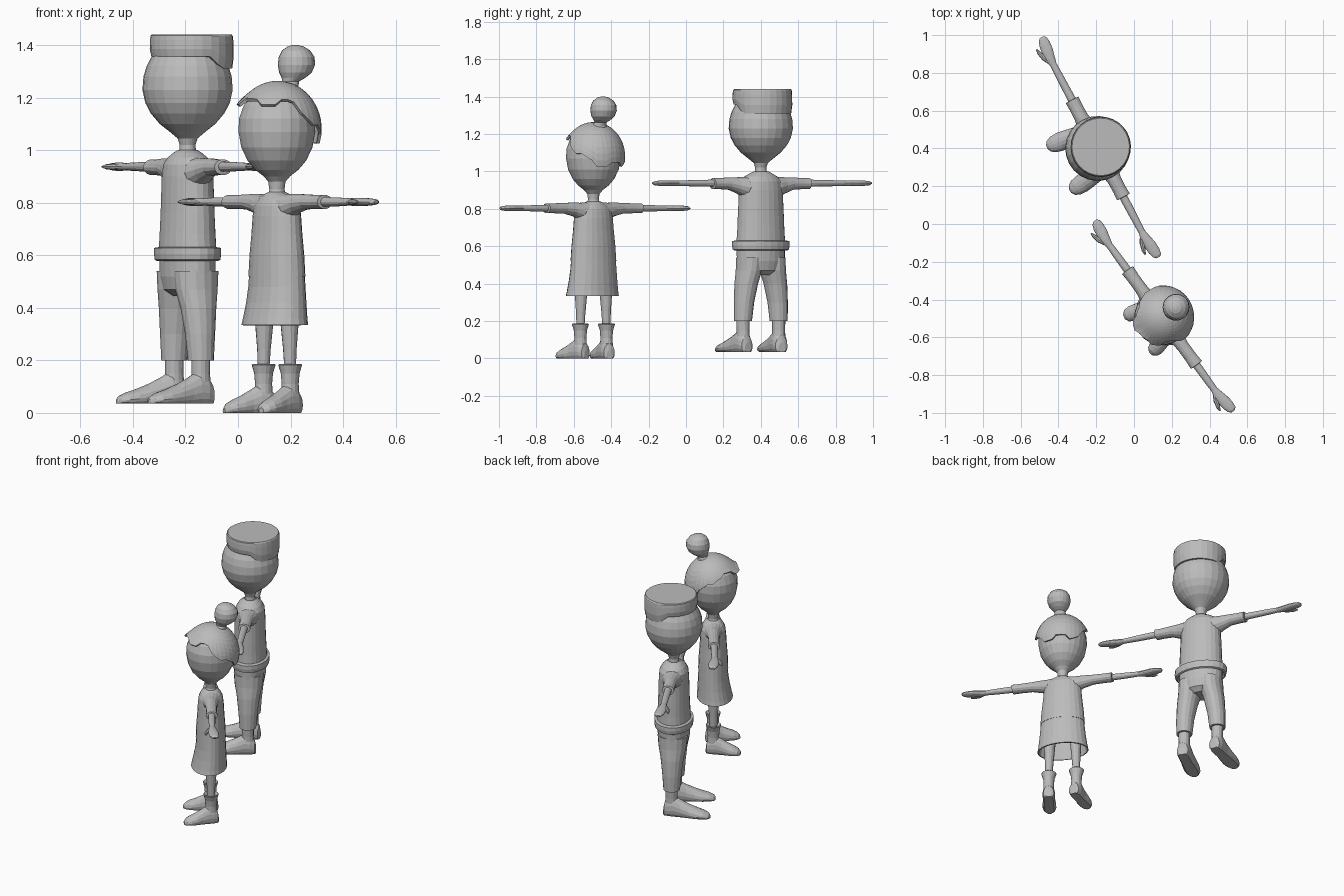
import bpy, bmesh, math
from mathutils import Matrix, Vector

grey = bpy.data.materials.new("grey")
grey.diffuse_color = (0.5, 0.5, 0.5, 1)

BOY = Matrix.Translation((-0.192, 0.40, 0)) @ Matrix.Rotation(math.radians(-62.1), 4, 'Z')
GIRL = Matrix.Translation((0.148, -0.495, 0)) @ Matrix.Rotation(math.radians(-54), 4, 'Z')


def grid(name, place, rows, cols, point, caps=(True, True)):
    """Tube of quads: point(row, angle) gives each vertex."""
    bm = bmesh.new()
    v = [[bm.verts.new(point(r, 2 * math.pi * c / cols)) for c in range(cols)]
         for r in range(rows)]
    for r in range(rows - 1):
        for c in range(cols):
            d = (c + 1) % cols
            bm.faces.new((v[r][c], v[r][d], v[r + 1][d], v[r + 1][c]))
    if caps[0]:
        bm.faces.new(v[0][::-1])
    if caps[1]:
        bm.faces.new(v[-1])
    bmesh.ops.recalc_face_normals(bm, faces=bm.faces)
    mesh = bpy.data.meshes.new(name)
    bm.to_mesh(mesh)
    bm.free()
    mesh.materials.append(grey)
    ob = bpy.data.objects.new(name, mesh)
    ob.matrix_world = place
    bpy.context.collection.objects.link(ob)
    return ob


def upright(name, place, rings, cols=24, caps=(True, True)):
    """Rings along z: (z, radius x, radius y, centre x, centre y)."""
    def p(r, a):
        z, rx, ry, cx, cy = (tuple(rings[r]) + (0, 0))[:5]
        return Vector((cx + rx * math.cos(a), cy + ry * math.sin(a), z))
    return grid(name, place, len(rings), cols, p, caps)


def sideways(name, place, side, z0, rings, cols=14):
    """Rings along x: (x, radius y, radius z, centre y, z offset)."""
    def p(r, a):
        x, ry, rz, cy, dz = (tuple(rings[r]) + (0, 0))[:5]
        return Vector((side * x, cy + ry * math.cos(a), z0 + dz + rz * math.sin(a)))
    return grid(name, place, len(rings), cols, p)


def foot(name, place, side, x, floor, turn, rings):
    """Rings along y: (y, half width, height), flat underneath."""
    m = place @ Matrix.Translation((side * x, 0, floor)) @ Matrix.Rotation(side * turn, 4, 'Z')

    def p(r, a):
        y, w, h = rings[r]
        s = math.sin(a)
        z = 0.35 * h + (0.65 * h * s if s > 0 else 0.35 * h * max(-1, 1.5 * s))
        return Vector((w * math.cos(a), y, z))
    return grid(name, m, len(rings), 16, p)


def arm(who, place, side, z, k):
    sideways(who + "_arm", place, side, z, [
        (.27 * k, .022, .020), (.42 * k, .020, .017), (.50 * k, .018, .014),
        (.54 * k, .027, .016), (.58 * k, .031, .016, .006), (.62 * k, .030, .014, .010),
        (.648 * k, .023, .011, .013), (.66 * k, .010, .005, .014)])
    sideways(who + "_thumb", place, side, z, [
        (.51 * k, .008, .008, -.010), (.55 * k, .014, .012, -.026),
        (.59 * k, .011, .010, -.037), (.615 * k, .004, .004, -.041)], 8)


# ---------------- boy ----------------
upright("boy_head", BOY, [
    (.98, .034, .034), (1.02, .030, .030), (1.045, .038, .038), (1.07, .068, .068),
    (1.10, .106, .106), (1.14, .140, .140), (1.18, .161, .161), (1.23, .172, .172),
    (1.28, .168, .168), (1.32, .156, .156), (1.36, .135, .135), (1.39, .08, .08)])

# flat-topped hair, higher at the front than at the back
HAIR = [(0, .140), (0, .154), (.35, .160), (.75, .159), (.95, .157), (1, .152)]


def flat_top(r, a):
    t, rad = HAIR[r]
    s = min(1, max(0, (math.sin(a) + .05) / .45))
    low = 1.357 - .047 * s * s * (3 - 2 * s)
    return Vector((rad * math.cos(a), .018 + rad * math.sin(a), low + (1.44 - low) * t))


grid("boy_flat_top_hair", BOY, len(HAIR), 28, flat_top)

upright("boy_shirt", BOY, [
    (.60, .140, .102), (.68, .134, .098), (.76, .131, .094), (.84, .127, .092),
    (.90, .125, .090), (.945, .118, .085), (.972, .095, .070), (.99, .062, .052),
    (1.0, .040, .038)])
upright("boy_waistband", BOY, [
    (.595, .135, .095), (.578, .150, .106), (.583, .160, .114), (.605, .164, .117),
    (.628, .163, .116), (.632, .135, .095)])
upright("boy_hips", BOY, [
    (.445, .050, .055), (.47, .125, .085), (.52, .137, .096), (.60, .137, .098)])

for side in (-1, 1):
    sideways("boy_sleeve", BOY, side, .935, [
        (.04, .070, .060, 0, -.015), (.10, .060, .056, 0, -.020), (.14, .046, .045, 0, -.010),
        (.19, .037, .034), (.25, .036, .030), (.29, .038, .030), (.292, .024, .022)])
    arm("boy", BOY, side, .937, 1.0)
    upright("boy_trouser_leg", BOY, [
        (.20, .048, .050, side * .108), (.30, .054, .058, side * .102),
        (.40, .062, .070, side * .088), (.47, .068, .084, side * .072),
        (.54, .068, .090, side * .068)], 16)
    upright("boy_ankle", BOY, [
        (.09, .036, .042, side * .108), (.15, .034, .036, side * .108),
        (.21, .036, .036, side * .108)], 14)
    foot("boy_foot", BOY, side, .108, .035, math.radians(6), [
        (.048, .020, .05), (.040, .035, .085), (.015, .042, .115), (-.02, .043, .122),
        (-.06, .043, .098), (-.11, .047, .074), (-.16, .050, .055), (-.20, .044, .042),
        (-.225, .030, .030), (-.236, .010, .018)])

# ---------------- girl ----------------
upright("girl_head", GIRL, [
    (.82, .038, .036), (.85, .029, .029), (.88, .033, .033), (.90, .050, .050),
    (.925, .082, .082), (.96, .112, .112), (1.01, .136, .136), (1.07, .147, .147),
    (1.12, .145, .145), (1.17, .127, .127), (1.21, .094, .094), (1.235, .05, .05)])

# hair cap: short at the front, long and jagged at the back, fringe sticking out
ROWS, COLS = 11, 36


def hair_cap(r, a):
    t = (r + .15) / (ROWS - .85)
    back = math.sin(a)
    s = min(1, max(0, (back + .25) / 1.1))
    jag = 4 * (1 if int(round(a / (2 * math.pi) * COLS)) % 6 < 3 else -1) * t ** 4
    phi = math.radians(t * (56 + 48 * s) + jag)
    rad = .156 + (.026 * max(0, -back) ** 3 * t ** 5)
    return Vector((rad * math.sin(phi) * math.cos(a), .004 + rad * math.sin(phi) * back,
                   1.08 + .172 * math.cos(phi)))


hair = grid("girl_hair", GIRL, ROWS, COLS, hair_cap, (True, False))
thick = hair.modifiers.new("thickness", 'SOLIDIFY')
thick.thickness = .012

# bun on a narrow stalk
upright("girl_hair_bun", GIRL, [
    (1.22, .055, .055, 0, .040), (1.245, .040, .040, 0, .052), (1.262, .032, .032, 0, .066),
    (1.275, .045, .045, 0, .078), (1.295, .062, .062, 0, .087), (1.325, .071, .071, 0, .092),
    (1.355, .068, .068, 0, .093), (1.38, .053, .053, 0, .090), (1.395, .030, .030, 0, .088),
    (1.40, .010, .010, 0, .086)], 20)

upright("girl_bodice", GIRL, [
    (.52, .137, .090), (.60, .131, .087), (.68, .122, .081), (.75, .116, .077),
    (.79, .110, .072), (.815, .088, .060), (.832, .055, .045), (.84, .036, .034)])
skirt = upright("girl_skirt", GIRL, [
    (.335, .157, .108, 0, -.010), (.36, .152, .104, 0, -.008), (.42, .144, .096, 0, -.003),
    (.48, .138, .090), (.525, .134, .088)], caps=(False, True))
skirt.modifiers.new("thickness", 'SOLIDIFY').thickness = .008

for side in (-1, 1):
    sideways("girl_sleeve", GIRL, side, .803, [
        (.04, .056, .046, 0, -.012), (.09, .050, .046, 0, -.016), (.13, .040, .038, 0, -.006),
        (.19, .033, .029), (.26, .033, .027), (.31, .036, .027), (.312, .022, .020)])
    arm("girl", GIRL, side, .803, .945)
    upright("girl_leg", GIRL, [
        (.16, .021, .022, side * .086), (.24, .025, .026, side * .084),
        (.34, .032, .036, side * .082), (.46, .036, .040, side * .075)], 14)
    upright("girl_boot_cuff", GIRL, [
        (.06, .034, .038, side * .086), (.11, .031, .034, side * .086),
        (.15, .035, .037, side * .086), (.183, .046, .046, side * .086),
        (.186, .042, .042, side * .086), (.175, .024, .024, side * .086)], 16)
    foot("girl_boot", GIRL, side, .086, 0, math.radians(12), [
        (.044, .018, .045), (.037, .032, .08), (.012, .038, .105), (-.02, .038, .110),
        (-.055, .037, .088), (-.09, .041, .068), (-.125, .041, .052), (-.15, .032, .038),
        (-.165, .012, .020)])
